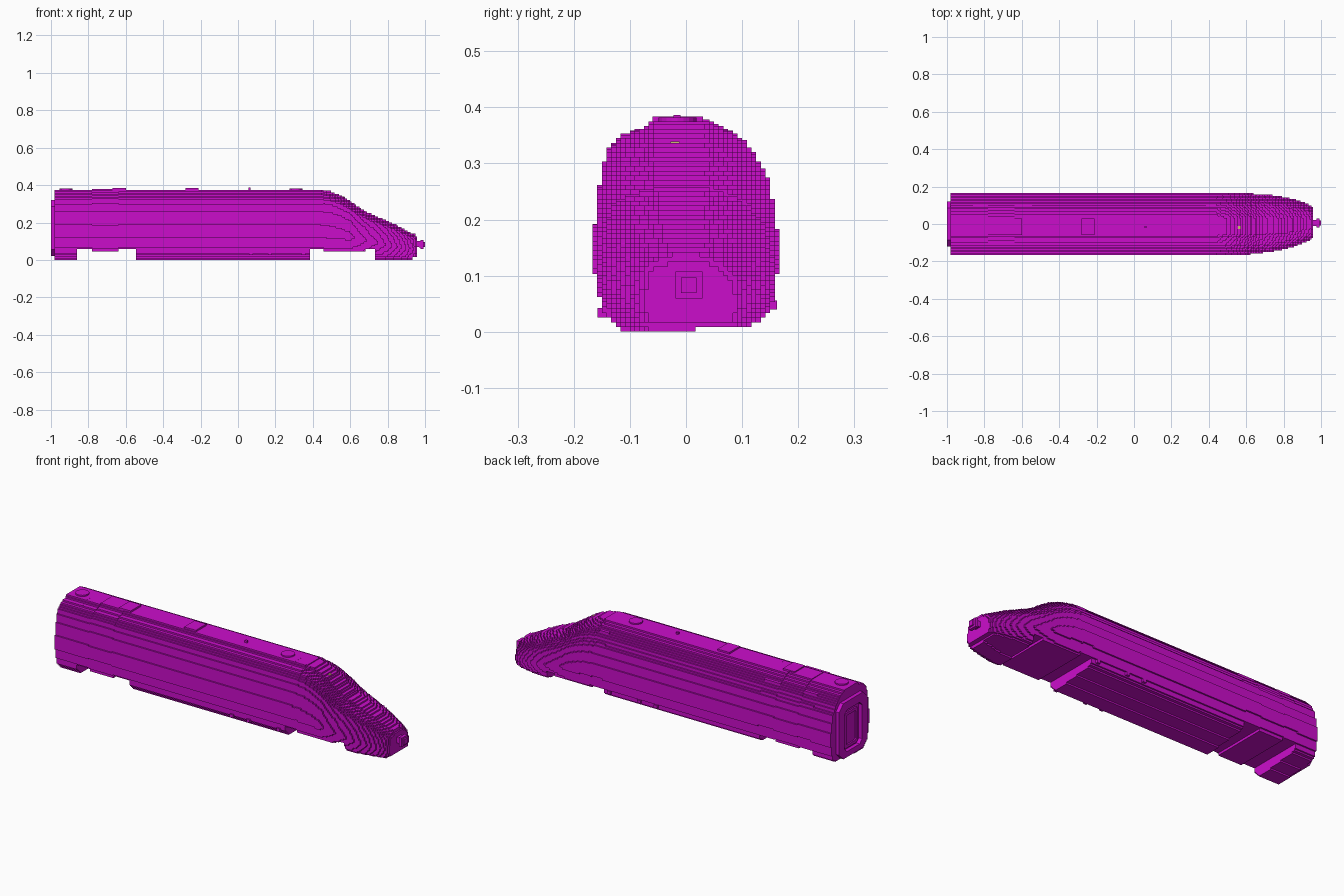
import bpy, bmesh, math

if "Cube" in bpy.data.objects:
    bpy.data.objects.remove(bpy.data.objects["Cube"], do_unlink=True)

STEP = 1 / 120  # size of the stair steps


def material(name, rgb):
    m = bpy.data.materials.new(name)
    m.use_nodes = True
    m.diffuse_color = (*rgb, 1)
    m.node_tree.nodes["Principled BSDF"].inputs["Base Color"].default_value = (*rgb, 1)
    return m


MAGENTA = material("magenta", (0.6, 0.004, 0.6))
YELLOW = material("pale yellow", (0.6, 0.55, 0.15))


def finish(name, bm, mat=MAGENTA):
    bmesh.ops.recalc_face_normals(bm, faces=bm.faces)
    me = bpy.data.meshes.new(name)
    bm.to_mesh(me)
    bm.free()
    me.materials.append(mat)
    ob = bpy.data.objects.new(name, me)
    bpy.context.collection.objects.link(ob)
    return ob


def prism(bm, pts, x0, x1):
    """Extrude a (y, z) outline along x."""
    a = [bm.verts.new((x0, y, z)) for y, z in pts]
    b = [bm.verts.new((x1, y, z)) for y, z in pts]
    bm.faces.new(a)
    bm.faces.new(b[::-1])
    for i in range(len(a)):
        j = (i + 1) % len(a)
        bm.faces.new((a[i], a[j], b[j], b[i]))


def box(bm, x0, x1, y0, y1, z0, z1):
    prism(bm, [(y0, z0), (y1, z0), (y1, z1), (y0, z1)], x0, x1)


def lerp(table, t):
    """Interpolate a table of (position, value) pairs."""
    if t <= table[0][0]:
        return table[0][1]
    for (a, u), (b, v) in zip(table, table[1:]):
        if t <= b:
            return u + (v - u) * (t - a) / (b - a)
    return table[-1][1]


# Cross-section: height and width on each side
RIGHT = [(0, -.115), (.01, -.118), (.02, -.135), (.04, -.15), (.10, -.16), (.15, -.167),
         (.2, -.161), (.25, -.156), (.28, -.15), (.32, -.143), (.335, -.13), (.35, -.113),
         (.358, -.09), (.367, -.066), (.38, -.058)]
LEFT = [(0, -.04), (.008, -.02), (.016, .09), (.022, .135), (.045, .152), (.1, .161),
        (.15, .167), (.2, .16), (.25, .152), (.275, .145), (.3, .13), (.32, .12),
        (.335, .107), (.35, .09), (.358, .072), (.367, .055), (.38, .028)]
# Nose: roof height and half-width along the length
ROOF = [(.44, .378), (.5, .365), (.55, .345), (.6, .315), (.65, .28), (.7, .25), (.75, .23),
        (.8, .207), (.85, .185), (.9, .158), (.945, .138), (.96, .115)]
WIDTH = [(.5, .167), (.6, .166), (.65, .161), (.7, .156), (.75, .15), (.8, .141),
         (.85, .128), (.9, .112), (.94, .095), (.96, .075)]


def snap(v):
    return round(v / STEP) * STEP


def slab(bm, x0, x1, floor):
    """One stretch of the hull with a stepped outline."""
    xm = (x0 + x1) / 2 if x1 > .44 else 0
    top = lerp(ROOF, xm)
    sy, sz = lerp(WIDTH, xm) / .167, top / .378
    shift = lerp([(.6, 0), (.95, .008)], xm)
    n = max(1, round((top - floor) / STEP))
    left, right = [], []
    for i in range(n):
        z0, z1 = floor + i * STEP, floor + (i + 1) * STEP
        zm = (z0 + z1) / 2 / sz
        for side, table in ((left, LEFT), (right, RIGHT)):
            y = snap(lerp(table, zm) * sy + shift)
            if side and abs(side[-1][0] - y) < 1e-6:
                side[-1] = (y, z1)
            else:
                side += [(y, z0), (y, z1)]
    prism(bm, left + right[::-1], x0, x1)


# Carriage body with the rear bogie recess
bm = bmesh.new()
for x0, x1, floor in [(-.98, -.86, 0), (-.86, -.78, .058), (-.78, -.64, .045), (-.64, -.545, .058),
                      (-.545, .385, 0), (.385, .44, .058)]:
    slab(bm, x0, x1, floor)
finish("carriage_body", bm)

# Tapered nose, sliced into steps, with the front bogie recess
bm = bmesh.new()
slices = 62
for i in range(slices):
    x0 = .44 + i * STEP
    xm = x0 + STEP / 2
    floor = 0
    if xm < .735:
        floor = .045 if .46 < xm < .68 else .058
    elif xm > .935:
        floor = .0167
    slab(bm, x0, x0 + STEP, floor)
finish("nose", bm)

# Rear gangway: chamfered rim around a recessed doorway
bm = bmesh.new()


def octagon(hw, z0, z1, c):
    return [(-hw + c, z0), (hw - c, z0), (hw, z0 + c), (hw, z1 - c),
            (hw - c, z1), (-hw + c, z1), (-hw, z1 - c), (-hw, z0 + c)]


def ring(bm, outer, inner, x0, x1):
    loops = [[bm.verts.new((x, y, z)) for y, z in pts]
             for pts, x in ((outer, x0), (outer, x1), (inner, x1), (inner, x0))]
    for a, b in zip(loops, loops[1:] + loops[:1]):
        for i in range(8):
            j = (i + 1) % 8
            bm.faces.new((a[i], a[j], b[j], b[i]))


ring(bm, octagon(.12, .02, .32, .035), octagon(.075, .05, .275, .02), -1, -.98)
finish("gangway_frame", bm)
bm = bmesh.new()
ring(bm, octagon(.058, .06, .25, .01), octagon(.042, .075, .235, .008), -.988, -.98)
finish("rear_door_frame", bm)

# Roof discs
for name, x in (("rear_roof_disc", -.92), ("front_roof_disc", .31)):
    bm = bmesh.new()
    bmesh.ops.create_cone(bm, cap_ends=True, segments=20, radius1=.034, radius2=.034, depth=.008)
    bmesh.ops.translate(bm, verts=bm.verts, vec=(x, -.015, .378))
    finish(name, bm)

# Roof hatches and antenna
bm = bmesh.new()
for x0, x1 in ((-.67, -.60), (-.28, -.21)):
    box(bm, x0, x1, -.06, .03, .37, .384)
finish("roof_hatches", bm)
bm = bmesh.new()
box(bm, .055, .068, -.022, -.01, .37, .386)
finish("antenna", bm)

# Small steps low on both sides
bm = bmesh.new()
for x in (.07, .17, .35):
    box(bm, x - .01, x + .01, -.158, -.13, .025, .042)
    box(bm, x - .01, x + .01, .13, .162, .04, .056)
finish("side_steps", bm)

# Front coupler, a stepped diamond on a short neck
bm = bmesh.new()
box(bm, .95, .975, -.012, .022, .07, .1)
for x0, x1, r in ((.967, .975, .016), (.975, .992, .024), (.992, 1.0, .014)):
    box(bm, x0, x1, .005 - r, .005 + r, .083 - r, .083 + r)
finish("coupler", bm)

# Lamp above the windscreen
bm = bmesh.new()
box(bm, .555, .5695, -.028, -.012, .331, .339)
finish("top_lamp", bm, YELLOW)
